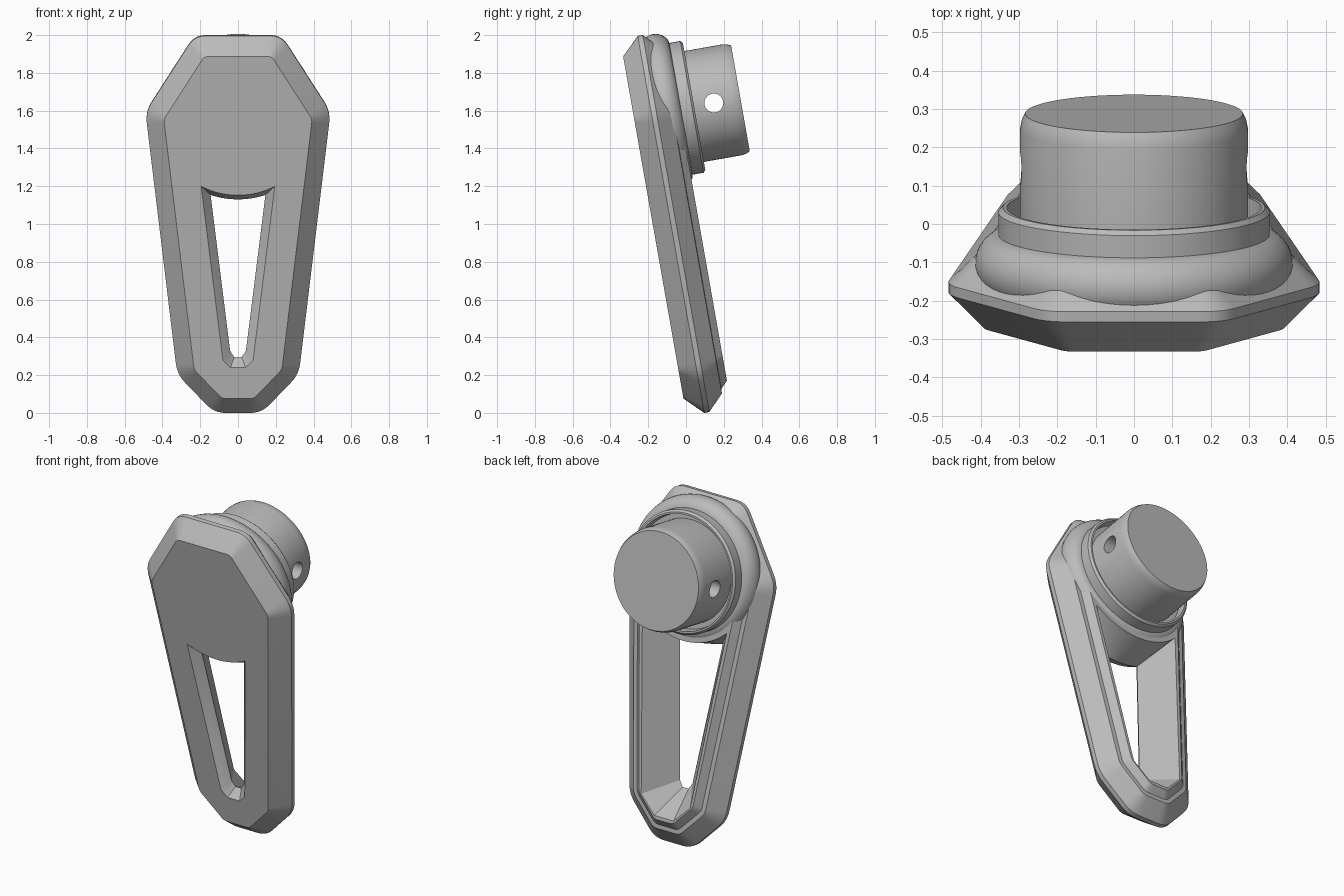
import bpy, bmesh, math
from mathutils import Matrix, Vector

old = bpy.data.objects.get("Cube")
if old:
    bpy.data.objects.remove(old)

grey = bpy.data.materials.new("plain_grey")
grey.use_nodes = True
COLOUR = (0.5, 0.5, 0.5, 1)
grey.diffuse_color = COLOUR
grey.node_tree.nodes["Principled BSDF"].inputs["Base Color"].default_value = COLOUR

TILT = Matrix.Rotation(math.radians(10), 4, "X")
AXIS_Z = 1.59          # height of the barrel axis on the untilted plate


def loft(name, rings):
    """Skin equal-sized rings, each a (depth, [(x, z)]) pair, and cap both ends."""
    bm = bmesh.new()
    loops = [[bm.verts.new((x, depth, z)) for x, z in pts] for depth, pts in rings]
    for a, b in zip(loops, loops[1:]):
        for i in range(len(a)):
            j = (i + 1) % len(a)
            bm.faces.new((a[i], a[j], b[j], b[i]))
    bm.faces.new(loops[0])
    bm.faces.new(loops[-1])
    bmesh.ops.recalc_face_normals(bm, faces=bm.faces)
    mesh = bpy.data.meshes.new(name)
    bm.to_mesh(mesh)
    bm.free()
    obj = bpy.data.objects.new(name, mesh)
    bpy.context.collection.objects.link(obj)
    mesh.materials.append(grey)
    return obj


def lathe(name, profile, n=72):
    """Revolve (radius, depth) points about the barrel axis."""
    turn = [i * math.tau / n for i in range(n)]
    return loft(name, [(d, [(r * math.cos(t), AXIS_Z + r * math.sin(t)) for t in turn])
                       for r, d in profile])


def activate(obj):
    bpy.ops.object.select_all(action="DESELECT")
    obj.select_set(True)
    bpy.context.view_layer.objects.active = obj


def cut(obj, cutter):
    cutter.hide_render = True
    mod = obj.modifiers.new("cut", "BOOLEAN")
    mod.operation = "DIFFERENCE"
    mod.solver = "EXACT"
    mod.object = cutter
    activate(obj)
    bpy.ops.object.modifier_apply(modifier=mod.name)
    bpy.data.objects.remove(cutter)


def outline(inset, rounding, steps=5):
    """Eight-sided handle outline, inset evenly, with rounded corners."""
    half = [(0.23, 2.01), (0.49, 1.6), (0.322, 0.19), (0.125, -0.017)]
    base = [Vector(p) for p in half] + [Vector((-x, z)) for x, z in reversed(half)]
    n = len(base)
    corners = []
    for i, p in enumerate(base):
        a = (p - base[i - 1]).normalized()
        b = (base[(i + 1) % n] - p).normalized()
        na, nb = Vector((a.y, -a.x)), Vector((b.y, -b.x))
        corners.append(p + (na + nb) * inset / (1 + na.dot(nb)))
    pts = []
    for i, p in enumerate(corners):
        a = p + (corners[i - 1] - p).normalized() * rounding
        b = p + (corners[(i + 1) % n] - p).normalized() * rounding
        for k in range(steps + 1):
            t = k / steps
            pts.append(tuple(a * (1 - t) ** 2 + p * 2 * t * (1 - t) + b * t * t))
    return pts


def window(low, side, top_x, radius, steps=16):
    """Tapered opening whose upper edge is an arc round the barrel axis."""
    pts = [(-low[0], low[1]), (low[0], low[1]), side]
    span = math.asin(top_x / radius)
    for k in range(steps + 1):
        t = span * (1 - 2 * k / steps)
        pts.append((radius * math.sin(t), AXIS_Z - radius * math.cos(t)))
    return pts + [(-side[0], side[1])]


# Handle plate: front chamfer, thin side strip, stepped back chamfer
plate = loft("handle_plate", [
    (0, outline(0.094, 0.022)),
    (0.095, outline(0, 0.06)),
    (0.122, outline(0, 0.06)),
    (0.205, outline(0.085, 0.03)),
    (0.207, outline(0.11, 0.025)),
    (0.243, outline(0.147, 0.02)),
])

# Opening: chamfered at the front, flaring wide towards the back
front = window((0.04, 0.244), (0.08, 0.284), 0.195, 0.42)
back = window((0.065, 0.15), (0.165, 0.25), 0.284, 0.41)
cut(plate, loft("opening_cutter", [
    (-0.03, front), (0, front),
    (0.055, window((0.02, 0.29), (0.042, 0.325), 0.145, 0.452)),
    (0.243, back), (0.3, back),
]))

# Rounded hub with a collar and a recess round the barrel
bulge = [(0.33 + 0.085 * math.cos(t), 0.175 + 0.085 * math.sin(t))
         for t in [math.radians(a) for a in range(-60, 70, 10)]]
hub = lathe("hub", bulge + [(0.354, 0.253), (0.354, 0.312), (0.342, 0.324),
                            (0.332, 0.324), (0.327, 0.275)])

# Barrel with a softened end and a cross hole
barrel = lathe("barrel", [(0.298, 0.25), (0.298, 0.53), (0.293, 0.555), (0.284, 0.573)])
bpy.ops.mesh.primitive_cylinder_add(vertices=32, radius=0.05, depth=1,
                                    location=(0, 0.43, AXIS_Z),
                                    rotation=(0, math.pi / 2, 0))
cut(barrel, bpy.context.object)

# Lean the whole handle forward and shade it
for obj in (plate, hub, barrel):
    obj.data.transform(TILT)
    activate(obj)
    bpy.ops.object.shade_smooth_by_angle(angle=math.radians(28))
